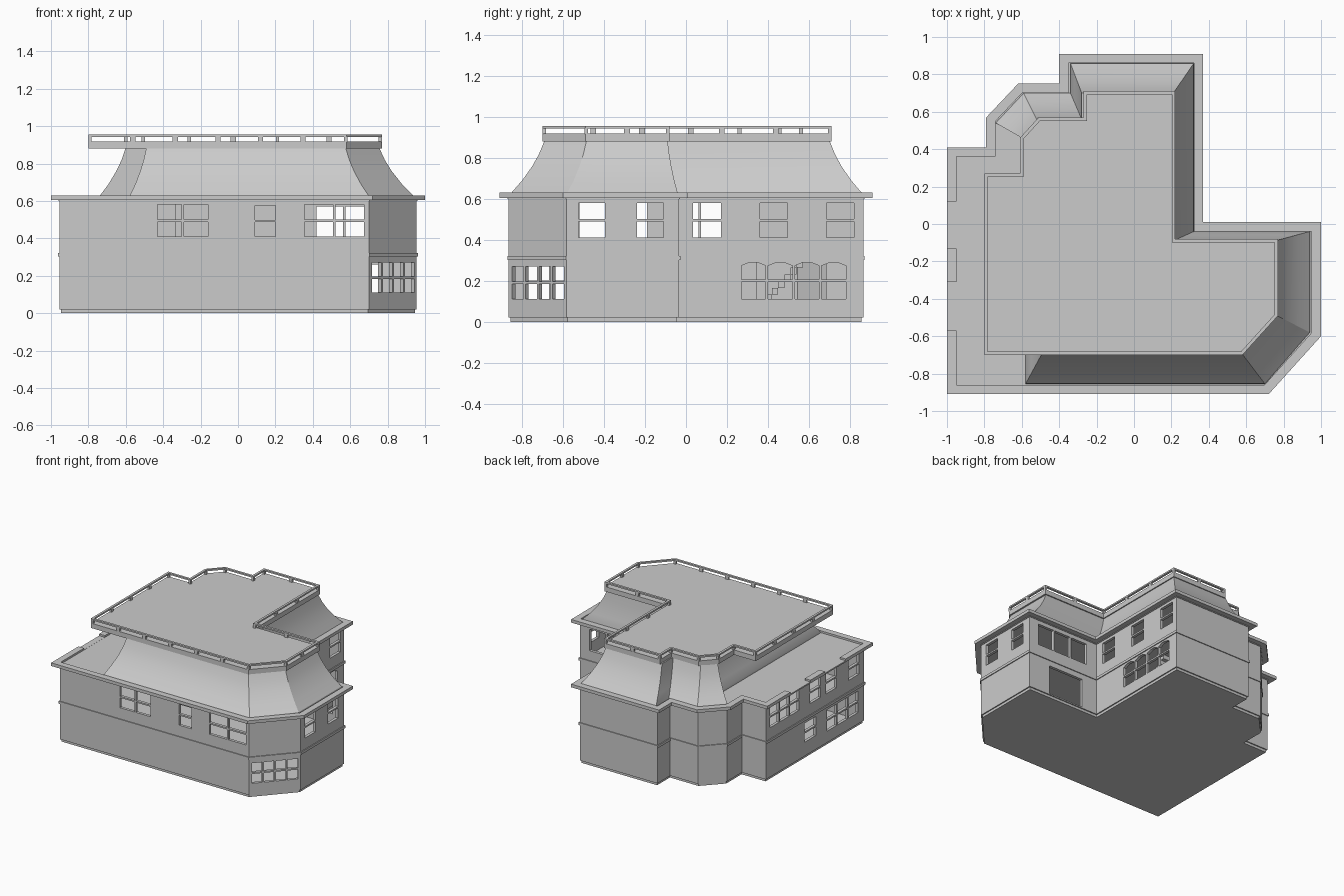
import bpy, bmesh
from mathutils import Vector

if "Cube" in bpy.data.objects:
    bpy.data.objects.remove(bpy.data.objects["Cube"])

# ---------- helpers ----------
def finish(name, bm):
    bmesh.ops.recalc_face_normals(bm, faces=bm.faces)
    me = bpy.data.meshes.new(name)
    bm.to_mesh(me)
    bm.free()
    ob = bpy.data.objects.new(name, me)
    bpy.context.collection.objects.link(ob)
    return ob

def inset(poly, d):
    """Offset a counter-clockwise outline inwards by d."""
    out, n = [], len(poly)
    for i in range(n):
        p, a, b = (Vector(poly[k % n]) for k in (i, i - 1, i + 1))
        e1, e2 = (p - a).normalized(), (b - p).normalized()
        n1, n2 = Vector((-e1.y, e1.x)), Vector((-e2.y, e2.x))
        out.append(tuple(p + (n1 + n2) * d / (1 + n1.dot(n2))))
    return out

def loft(bm, loops, close=False, caps=False):
    """Skin a list of equally long 3D loops."""
    vs = [[bm.verts.new(p) for p in lp] for lp in loops]
    n = len(vs[0])
    for k in range(len(vs) if close else len(vs) - 1):
        a, b = vs[k], vs[(k + 1) % len(vs)]
        for i in range(n):
            j = (i + 1) % n
            bm.faces.new((a[i], a[j], b[j], b[i]))
    if caps:
        bm.faces.new(vs[0])
        bm.faces.new(vs[-1])

def at(poly, z):
    return [(x, y, z) for x, y in poly]

def slab(name, poly, z0, z1):
    bm = bmesh.new()
    loft(bm, [at(poly, z0), at(poly, z1)], caps=True)
    return finish(name, bm)

def ring(name, poly, d0, d1, z0, z1):
    bm = bmesh.new()
    o, i = inset(poly, d0), inset(poly, d1)
    loft(bm, [at(o, z0), at(o, z1), at(i, z1), at(i, z0)], close=True)
    return finish(name, bm)

def box(bm, x0, x1, y0, y1, z0, z1):
    c = [(x0, y0), (x1, y0), (x1, y1), (x0, y1)]
    loft(bm, [at(c, z0), at(c, z1)], caps=True)

def cut(ob, bm):
    tool = finish("cutter", bm)
    mod = ob.modifiers.new("cut", 'BOOLEAN')
    mod.operation, mod.solver, mod.object = 'DIFFERENCE', 'EXACT', tool
    bpy.context.view_layer.objects.active = ob
    bpy.ops.object.modifier_apply(modifier=mod.name)
    bpy.data.objects.remove(tool)

def panes(bm, p0, p1, z0, z1, cols, rows, arch=False, gap=0.012):
    """Cutters for a grid of window panes between two wall points."""
    a, b = Vector(p0), Vector(p1)
    length = (b - a).length
    u = (b - a) / length
    nrm = Vector((-u.y, u.x)) * 0.05
    w = (length - gap * (cols - 1)) / cols
    h = (z1 - z0 - gap * (rows - 1)) / rows
    for c in range(cols):
        for r in range(rows):
            s, z = c * (w + gap), z0 + r * (h + gap)
            prof = [(s, z), (s + w, z), (s + w, z + h), (s, z + h)]
            if arch and r == rows - 1:
                prof = prof[:2] + [(s + w, z + h * .8), (s + w * .65, z + h),
                                   (s + w * .35, z + h), (s, z + h * .8)]
            loft(bm, [[(*(a + u * t + nrm * k), q) for t, q in prof] for k in (-1, 1)], caps=True)

# ---------- outlines ----------
EAVE = [(-1, -.91), (.72, -.91), (1, -.60), (1, .01), (.37, .01), (.37, .91),
        (-.40, .91), (-.40, .75), (-.62, .75), (-.79, .57), (-.79, .41), (-1, .41)]
DECK = [(-.80, -.70), (.58, -.70), (.77, -.49), (.77, -.08), (.22, -.08), (.22, .71),
        (-.27, .71), (-.27, .57), (-.51, .57), (-.61, .46), (-.61, .27), (-.80, .27)]
ROOF_LOW = [(-.58, -.855), (.70, -.855), (.94, -.58), (.94, -.04), (.32, -.04), (.32, .86),
            (-.34, .86), (-.34, .70), (-.59, .70), (-.74, .54), (-.58, .45)]
ROOF_TOP = [(-.49, -.69), (.575, -.69), (.755, -.485), (.755, -.09), (.21, -.09), (.21, .70),
            (-.28, .70), (-.28, .56), (-.52, .56), (-.60, .46), (-.49, .42)]

# ---------- walls with window openings ----------
walls = ring("walls", EAVE, .045, .068, .02, .61)
bm = bmesh.new()
F, R, B, C, L = -.86, .95, -.04, .32, -.95     # wall planes
panes(bm, (-.43, F), (-.16, F), .41, .58, 2, 2)
panes(bm, (.09, F), (.20, F), .41, .575, 1, 2)
panes(bm, (.355, F), (.675, F), .41, .58, 2, 2)
panes(bm, (.712, -.845), (.94, -.593), .11, .27, 4, 2)
for y in (-.525, -.24):
    panes(bm, (R, y), (R, y + .13), .41, .58, 1, 2)
for y in (.035, .36, .685):
    panes(bm, (C, y), (C, y + .135), .41, .58, 1, 2)
panes(bm, (C, .27), (C, .78), .11, .29, 4, 2, arch=True)
panes(bm, (.42, B), (.87, B), .40, .57, 3, 1)
panes(bm, (.46, B), (.77, B), .03, .26, 1, 1)      # doorway
panes(bm, (L, -.05), (L, .31), .41, .58, 3, 2)
for y in (-.32, -.52, -.80):
    panes(bm, (L, y), (L, y + .13), .41, .58, 1, 2)
panes(bm, (L, -.26), (L, -.12), .13, .28, 1, 2)
panes(bm, (L, -.79), (L, -.40), .11, .28, 3, 2)
cut(walls, bm)

# ---------- base, floors and band ----------
slab("base", inset(EAVE, .054), 0, .025)
slab("upper_floor", inset(EAVE, .06), .30, .315)
ring("storey_band", EAVE, .038, .06, .302, .322)

# ---------- inside stair ----------
bm = bmesh.new()
for i in range(9):
    box(bm, .05, .20, .30 + i * .03, .33 + i * .03, i * .033, .033 + i * .033)
finish("stair", bm)

# ---------- eave rim and terrace ----------
slab("terrace", inset(EAVE, .04), .60, .615)
eave = ring("eave_rim", EAVE, 0, .05, .605, .63)
bm = bmesh.new()
for y0, y1 in ((-.13, .12), (-.57, -.31)):
    box(bm, -1.05, -.93, y0, y1, .616, .7)
cut(eave, bm)

# ---------- flared roof ----------
bm = bmesh.new()
levels = []
for t, z in ((0, .615), (.02, .63), (.34, .69), (.64, .76), (.84, .82), (1, .885)):
    levels.append([(*Vector(a).lerp(Vector(b), t), z) for a, b in zip(ROOF_LOW, ROOF_TOP)])
loft(bm, levels, caps=True)
roof = finish("flared_roof", bm)
bpy.context.view_layer.objects.active = roof
roof.select_set(True)
bpy.ops.object.shade_smooth_by_angle(angle=0.35)
roof.select_set(False)

# ---------- top deck with railing ----------
slab("deck", DECK, .88, .918)
ring("deck_rail", DECK, 0, .018, .943, .955)
bm = bmesh.new()
path = inset(DECK, .009)
for i, p in enumerate(path):
    a, b = Vector(p), Vector(path[(i + 1) % len(path)])
    n = max(1, round((b - a).length / .24))
    for k in range(n):
        q = a.lerp(b, k / n)
        wx, wy = (.014, .008) if abs((b - a).x) > abs((b - a).y) else (.008, .014)
        if k == 0:
            wx = wy = .009
        box(bm, q.x - wx, q.x + wx, q.y - wy, q.y + wy, .915, .945)
finish("rail_posts", bm)
